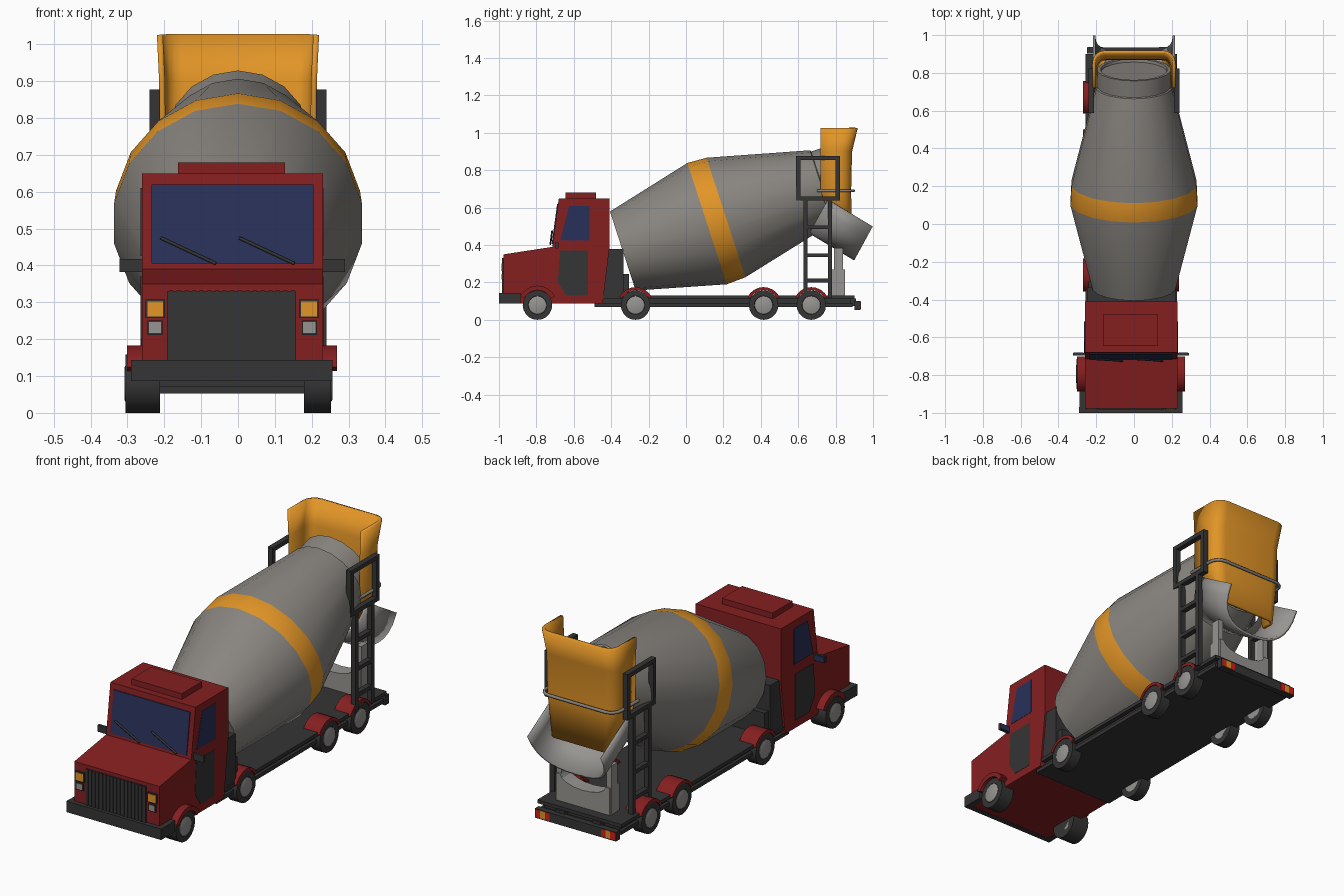
import bpy, math
from mathutils import Vector

if "Cube" in bpy.data.objects:
    bpy.data.objects.remove(bpy.data.objects["Cube"])

CX = -0.016  # centre of cab and chassis


def material(name, rgb):
    m = bpy.data.materials.new(name)
    m.diffuse_color = (*rgb, 1)
    m.use_nodes = True
    m.node_tree.nodes["Principled BSDF"].inputs["Base Color"].default_value = m.diffuse_color
    return m


RED = material("dark red", (0.235, 0.0135, 0.0145))
DARK = material("charcoal", (0.035, 0.035, 0.035))
GREY = material("drum grey", (0.25, 0.235, 0.215))
LIGHT = material("light grey", (0.31, 0.30, 0.285))
ORANGE = material("orange", (0.76, 0.30, 0.02))
BLUE = material("window blue", (0.022, 0.03, 0.10))
LAMP = material("tail red", (0.65, 0.015, 0.01))


def mesh(name, verts, faces, mats, smooth=False, idx=None):
    me = bpy.data.meshes.new(name)
    me.from_pydata([tuple(v) for v in verts], [], faces)
    for m in mats if isinstance(mats, list) else [mats]:
        me.materials.append(m)
    if idx:
        for p, i in zip(me.polygons, idx):
            p.material_index = i
    ob = bpy.data.objects.new(name, me)
    bpy.context.collection.objects.link(ob)
    bpy.ops.object.select_all(action='DESELECT')
    bpy.context.view_layer.objects.active = ob
    ob.select_set(True)
    if smooth:
        bpy.ops.object.shade_smooth_by_angle(angle=math.radians(30))
    return ob


def prism(name, pts, x0, x1, mat, smooth=False):
    """Side outline (y, z) extruded along x."""
    area = sum(a[0] * b[1] - b[0] * a[1] for a, b in zip(pts, pts[1:] + pts[:1]))
    if area < 0:
        pts = pts[::-1]
    x0, x1 = min(x0, x1), max(x0, x1)
    n = len(pts)
    v = [(x0, y, z) for y, z in pts] + [(x1, y, z) for y, z in pts]
    f = [tuple(range(n))[::-1], tuple(range(n, 2 * n))]
    f += [(i, (i + 1) % n, n + (i + 1) % n, n + i) for i in range(n)]
    return mesh(name, v, f, mat, smooth)


def box(name, x0, x1, y0, y1, z0, z1, mat):
    return prism(name, [(y0, z0), (y1, z0), (y1, z1), (y0, z1)], x0, x1, mat)


def lathe(name, prof, origin, axis, up, n, mats, idx=None):
    """Revolve (distance along axis, radius) points, capped at both ends."""
    o, a, u = Vector(origin), Vector(axis).normalized(), Vector(up).normalized()
    w = a.cross(u)
    v, f, mi = [], [], []
    for t, r in prof:
        for k in range(n):
            g = 2 * math.pi * k / n
            v.append(o + a * t + (u * math.cos(g) + w * math.sin(g)) * r)
    for s in range(len(prof) - 1):
        for k in range(n):
            b, j = s * n, (k + 1) % n
            f.append((b + k, b + j, b + n + j, b + n + k))
            mi.append(idx[s] if idx else 0)
    f += [tuple(range(n))[::-1], tuple(range(len(v) - n, len(v)))]
    return mesh(name, v, f, mats, True, mi + [0, 0])


def rod(name, pts, r, mat):
    cu = bpy.data.curves.new(name, 'CURVE')
    cu.dimensions = '3D'
    cu.bevel_depth, cu.bevel_resolution, cu.use_fill_caps = r, 1, True
    sp = cu.splines.new('POLY')
    sp.points.add(len(pts) - 1)
    for p, q in zip(sp.points, pts):
        p.co = (*q, 1)
    cu.materials.append(mat)
    ob = bpy.data.objects.new(name, cu)
    bpy.context.collection.objects.link(ob)
    bpy.ops.object.select_all(action='DESELECT')
    bpy.context.view_layer.objects.active = ob
    ob.select_set(True)
    bpy.ops.object.convert(target='MESH')


def sheet(name, rows, mat, thick):
    n = len(rows[0])
    f = [(i * n + k, i * n + k + 1, (i + 1) * n + k + 1, (i + 1) * n + k)
         for i in range(len(rows) - 1) for k in range(n - 1)]
    ob = mesh(name, [p for r in rows for p in r], f, mat, True)
    m = ob.modifiers.new("thickness", 'SOLIDIFY')
    m.thickness, m.offset = thick, 0


# cab body, roof hatch and bumper with side returns
XL, XR = -0.26, 0.231
prism("cab", [(-.976, .088), (-.445, .088), (-.41, .38), (-.41, .65), (-.68, .65),
              (-.715, .39), (-.976, .35)], XL, XR, RED)
box("roof_hatch", -.163, .128, -.645, -.48, .65, .68, RED)
box("front_bumper", -.29, .257, -1.0, -.97, .087, .144, DARK)

# windshield and wipers
wy = lambda z: -.715 + (z - .39) * .1346
prism("windshield", [(wy(.405) - .005, .405), (wy(.405) + .002, .405),
                     (wy(.62) + .002, .62), (wy(.62) - .005, .62)], -.235, .205, BLUE)
for x in (-.21, .003):
    rod("wiper", [(x, wy(.475) - .012, .475), (x + .15, wy(.405) - .012, .405)], .005, DARK)

# grille with upright bars
box("grille", -.193, .157, -.981, -.97, .14, .33, DARK)
for i in range(17):
    x = -.187 + i * .0207
    box("grille_bar", x, x + .011, -.985, -.975, .14, .332, DARK)

# parts on both sides of the cab and chassis
for s in (-1, 1):
    X = lambda d: CX + s * d
    box("bumper_return", X(.243), X(.273), -.98, -.885, .087, .144, DARK)
    box("indicator_frame", X(.182), X(.235), -.985, -.97, .257, .307, DARK)
    box("indicator", X(.187), X(.230), -.987, -.975, .262, .302, ORANGE)
    box("headlight_frame", X(.189), X(.230), -.985, -.97, .212, .25, DARK)
    box("headlight", X(.193), X(.226), -.987, -.975, .217, .246, LIGHT)
    box("mirror", X(.24), X(.306), -.697, -.684, .382, .417, DARK)
    box("mirror_glass", X(.252), X(.303), -.685, -.681, .385, .414, BLUE)
    prism("side_window", [(-.672, .425), (-.515, .425), (-.515, .61), (-.625, .61)],
          X(.24), X(.2485), BLUE)
    prism("door_panel", [(-.675, .37), (-.525, .37), (-.525, .13), (-.64, .13), (-.685, .2)],
          X(.24), X(.2485), DARK)
    # wheels and arched fenders
    for wheel_y, outer, fr, fx in ((-.794, .279 - s * .01, .104, .285), (-.27, .252, .096, .255),
                                   (.415, .252, .096, .255), (.67, .252, .096, .255)):
        w = outer - .195
        lathe("tire", [(0, .06), (0, .079), (w, .079), (w, .05), (w - .008, .046)],
              (X(.195), wheel_y, .079), (s, 0, 0), (0, 0, 1), 20, DARK)
        lathe("wheel_hub", [(0, .048), (w + .001, .048), (w + .003, .044)],
              (X(.195), wheel_y, .079), (s, 0, 0), (0, 0, 1), 20, LIGHT)
        arc = [math.radians(26 + 128 * k / 8) for k in range(9)]
        ring = [(wheel_y + r * math.cos(a), .079 + r * math.sin(a))
                for r, seq in ((fr, arc), (.08, arc[::-1])) for a in seq]
        prism("fender", ring, X(.16), X(fx), RED, True)
    # tail lights: red, orange, red
    for k, m in enumerate((LAMP, ORANGE, LAMP)):
        box("tail_light", X(.148 + k * .027), X(.175 + k * .027), .93, .936, .058, .097, m)
    # ladder: rails, rungs and square top guard
    a, b = s * .212, s * .24
    for y in (.627, .758):
        box("ladder_rail", a, b, y, y + .023, .12, .65, DARK)
    for z in (.2, .335, .485):
        box("ladder_rung", a, b, .63, .775, z, z + .02, DARK)
    for y in (.588, .8):
        box("guard_post", a, b, y, y + .023, .64, .877, DARK)
    for z in (.637, .855):
        box("guard_bar", a, b, .588, .823, z, z + .022, DARK)
    box("chute_post", s * .13, s * .158, .79, .84, .13, .385, LIGHT)

# chassis in three layers with rear bumper
box("chassis_deck", -.258, .227, -.49, .9, .112, .13, DARK)
box("chassis_core", -.235, .204, -.48, .88, .085, .115, DARK)
box("chassis_lower", -.25, .219, -.49, .89, .07, .09, DARK)
box("rear_bumper", -.25, .218, .902, .934, .052, .1, DARK)
for x in (-.12, .09):
    box("bumper_bracket", x - .025, x + .025, .85, .91, .075, .115, DARK)
box("engine_box", -.25, .222, -.44, -.335, .12, .38, DARK)
box("engine_step", -.24, .21, -.35, -.305, .13, .245, DARK)

# mixing drum with stripe and collar, tilted back
lathe("drum", [(0, .15), (0, .222), (.474, .341), (.58, .336), (1.118, .203), (1.122, .195),
               (1.215, .195), (1.215, .178), (1.2, .175)],
      (0, -.338, .368), (0, .951, .309), (0, -.309, .951), 18, [GREY, ORANGE],
      [0, 0, 1, 0, 0, 0, 0, 0])


def u_path(hx, y0, y1, z, rc=.055):
    right = [(hx, y0, z)] + [(hx - rc + rc * math.cos(g), y1 - rc + rc * math.sin(g), z)
                             for g in (math.pi / 2 * k / 4 for k in range(5))]
    return right + [(-x, y, q) for x, y, q in right[::-1]]


# hopper, open towards the drum, reaching down into the chute, with a pipe around it
sheet("hopper", [u_path(.212, .72, .91, 1.026), u_path(.206, .72, .88, .9),
                 u_path(.204, .72, .875, .69), u_path(.165, .80, .878, .47, .03)], ORANGE, .016)
rod("hopper_pipe", u_path(.216, .70, .897, .69), .008, GREY)

# discharge chute: deep rounded trough sloping down to the rear
rows = []
for d in (0, .28):
    row = []
    for k in range(17):
        c, sn = math.cos(math.pi * k / 16), math.sin(math.pi * k / 16)
        depth = .2 * max(sn, 0) ** .75
        row.append((.211 * math.copysign(abs(c) ** .75, c), .758 + d * .857 - depth * .48,
                    .643 - d * .515 - depth * .877))
    rows.append(row)
sheet("chute", rows, LIGHT, .013)

# pedestal with a hollowed top under the chute
ped = [(-.155, .13), (.155, .13), (.155, .27)]
ped += [(.13 * math.cos(math.pi * k / 8), .27 - .05 * math.sin(math.pi * k / 8)) for k in range(9)]
ped += [(-.155, .27)]
n = len(ped)
mesh("pedestal", [(x, .77, z) for x, z in ped] + [(x, .85, z) for x, z in ped],
     [tuple(range(n)), tuple(range(n, 2 * n))[::-1]] +
     [(i, n + i, n + (i + 1) % n, (i + 1) % n) for i in range(n)], LIGHT)
